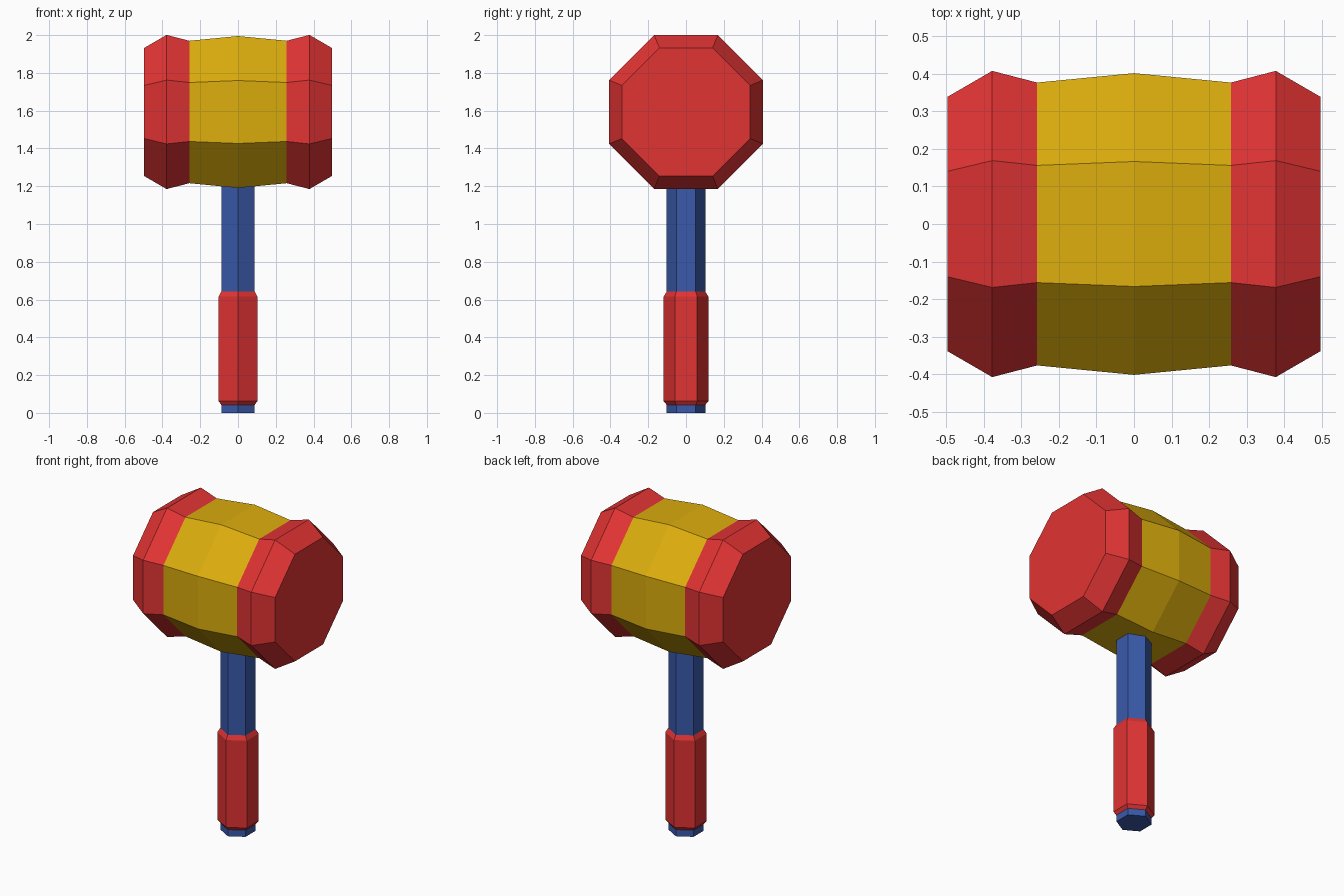
import bpy, bmesh
from math import pi, cos, sin

if "Cube" in bpy.data.objects:
    bpy.data.objects.remove(bpy.data.objects["Cube"])


def material(name, rgb):
    m = bpy.data.materials.new(name)
    m.diffuse_color = (*rgb, 1)
    m.use_nodes = True
    m.node_tree.nodes["Principled BSDF"].inputs["Base Color"].default_value = m.diffuse_color
    return m


RED = material("red", (0.75, 0.033, 0.033))
YELLOW = material("yellow", (0.72, 0.42, 0.004))
BLUE = material("blue", (0.041, 0.10, 0.40))


def lathe(name, profile, sides, phase, axis, mat, cap_start=False, cap_end=False, height=0.0):
    """Faceted solid from (position, radius) rings along the x or z axis."""
    bm = bmesh.new()
    rings = []
    for t, r in profile:
        ring = []
        for i in range(sides):
            a = phase + 2 * pi * i / sides
            u, v = r * cos(a), r * sin(a)
            ring.append(bm.verts.new((t, u, v + height) if axis == "x" else (u, v, t + height)))
        rings.append(ring)
    for lo, hi in zip(rings, rings[1:]):
        for i in range(sides):
            j = (i + 1) % sides
            bm.faces.new((lo[i], lo[j], hi[j], hi[i]))
    if cap_start:
        bm.faces.new(rings[0][::-1])
    if cap_end:
        bm.faces.new(rings[-1])
    # rings run in increasing position, so this winding faces outward
    me = bpy.data.meshes.new(name)
    bm.to_mesh(me)
    bm.free()
    me.materials.append(mat)
    ob = bpy.data.objects.new(name, me)
    bpy.context.collection.objects.link(ob)
    return ob


# Octagonal head, lying along x, radii given as centre-to-flat
HEAD_Z = 1.593
flat = cos(pi / 8)


def head_part(name, profile, mat, **caps):
    return lathe(name, [(x, r / flat) for x, r in profile], 8, pi / 8, "x", mat,
                 height=HEAD_Z, **caps)


# Bulging middle band
head_part("head_barrel", [(-0.258, 0.377), (0, 0.402), (0.258, 0.377)], YELLOW)

# Striking ends, mirrored left and right
end = [(0.258, 0.377), (0.378, 0.408), (0.497, 0.339)]
head_part("right_striking_end", end, RED, cap_end=True)
head_part("left_striking_end", [(-x, r) for x, r in reversed(end)], RED, cap_start=True)

# Hexagonal handle, running up into the head
lathe("handle", [(0, 0.102), (1.24, 0.102)], 6, pi / 2, "z", BLUE, True, True)

# Grip sleeve with bevelled rims
lathe("grip", [(0.042, 0.102), (0.063, 0.119), (0.615, 0.119), (0.642, 0.102)],
      6, pi / 2, "z", RED)
